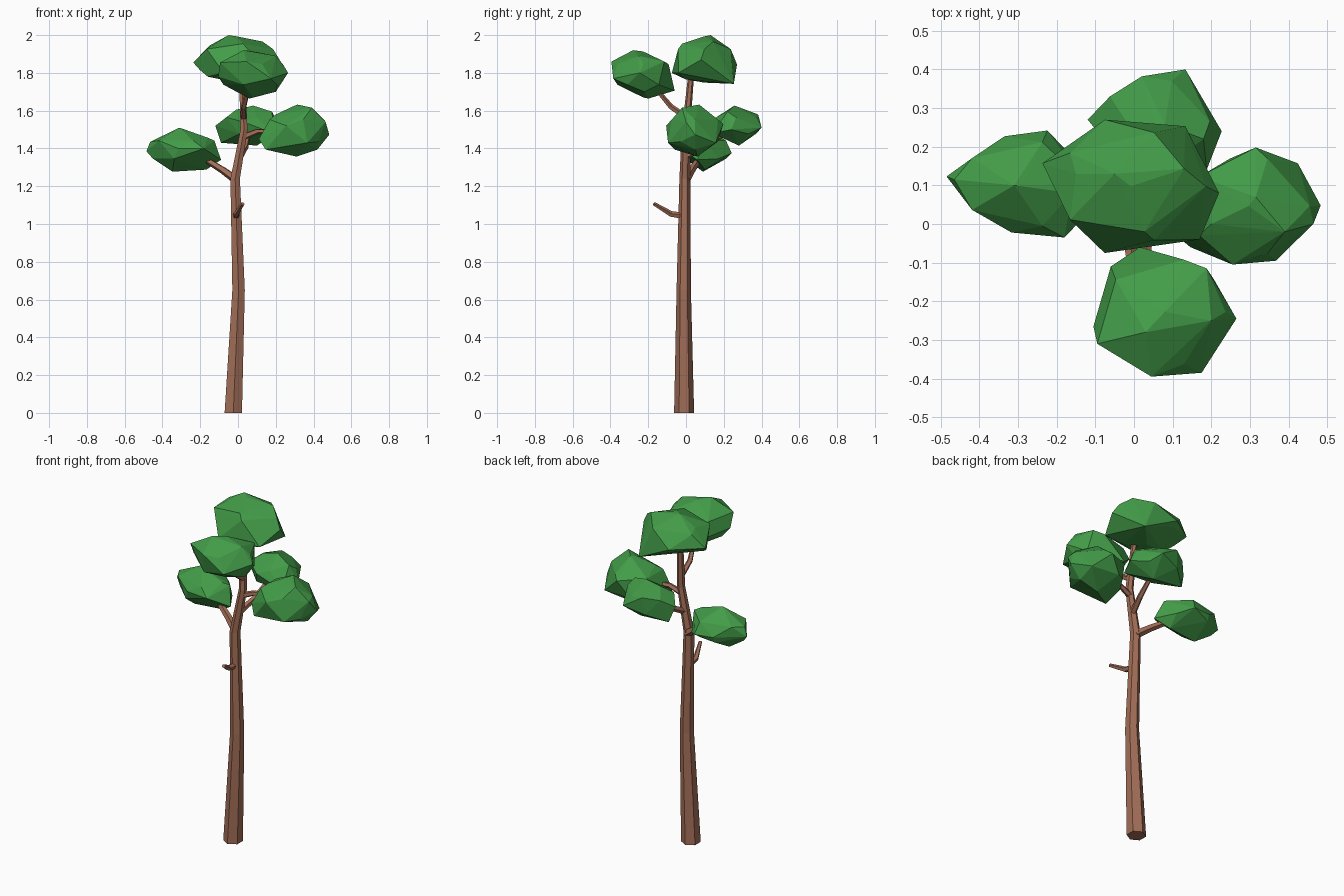
import bpy, bmesh, math
from mathutils import Vector, Matrix


def material(name, rgb):
    m = bpy.data.materials.new(name)
    m.diffuse_color = (*rgb, 1)
    return m


BARK = material("bark", (0.36, 0.155, 0.095))
LEAF = material("leaf", (0.055, 0.33, 0.065))


def finish(name, bm, mat):
    bmesh.ops.recalc_face_normals(bm, faces=bm.faces)
    me = bpy.data.meshes.new(name)
    bm.to_mesh(me)
    bm.free()
    me.materials.append(mat)
    bpy.context.collection.objects.link(bpy.data.objects.new(name, me))


def limb(name, path, sides=6, level=False):
    """Tapered tube through (x, y, z, radius) stations."""
    bm = bmesh.new()
    up = Vector((0, 0, 1))
    pts = [Vector(p[:3]) for p in path]
    rings = []
    for i, p in enumerate(pts):
        d = pts[min(i + 1, len(pts) - 1)] - pts[max(i - 1, 0)]
        q = up.rotation_difference(up if level else d.normalized())
        ring = []
        for k in range(sides):
            a = math.pi / 2 + math.tau * k / sides
            ring.append(bm.verts.new(p + q @ Vector((math.cos(a), math.sin(a), 0)) * path[i][3]))
        rings.append(ring)
    for r, s in zip(rings, rings[1:]):
        for k in range(sides):
            n = (k + 1) % sides
            bm.faces.new((r[k], r[n], s[n], s[k]))
    bm.faces.new(rings[0])
    bm.faces.new(rings[-1])
    finish(name, bm, BARK)


def foliage(name, corners, core=0.95):
    """Faceted clump: hull of outline corners around a squashed icosahedron."""
    lo = Vector([min(c[i] for c in corners) for i in range(3)])
    hi = Vector([max(c[i] for c in corners) for i in range(3)])
    m = Matrix.Translation((lo + hi) / 2) @ Matrix.Diagonal((*((hi - lo) / 2 * core), 1))
    ball = bmesh.new()
    bmesh.ops.create_icosphere(ball, subdivisions=1, radius=1, matrix=m)
    bm = bmesh.new()
    for c in [v.co.copy() for v in ball.verts] + corners:
        bm.verts.new(c)
    ball.free()
    bmesh.ops.convex_hull(bm, input=bm.verts[:])
    bmesh.ops.delete(bm, geom=[v for v in bm.verts if not v.link_faces], context='VERTS')
    finish(name, bm, LEAF)


# Trunk
limb("trunk", [(-0.025, -0.01, 0, 0.053), (0.003, -0.012, 0.65, 0.038),
               (-0.015, -0.006, 1.24, 0.029), (0.032, 0, 1.5, 0.022),
               (0.018, 0.03, 1.82, 0.015)], level=True)

# Branches
limb("dead_stub", [(-0.01, 0, 1.04, 0.019), (-0.008, -0.08, 1.053, 0.016),
                   (0.025, -0.17, 1.107, 0.01)], 5)
limb("left_branch", [(-0.01, 0, 1.235, 0.024), (-0.08, 0.03, 1.285, 0.02),
                     (-0.2, 0.08, 1.36, 0.015)], 5)
limb("back_branch", [(0.01, 0, 1.36, 0.019), (0.04, 0.1, 1.41, 0.016),
                     (0.06, 0.24, 1.5, 0.011)], 5)
limb("right_branch", [(0.025, 0, 1.46, 0.018), (0.1, 0.01, 1.49, 0.015),
                      (0.22, 0.03, 1.49, 0.011)], 5)
limb("front_branch", [(0.03, 0, 1.565, 0.018), (0.03, -0.08, 1.62, 0.015),
                      (0.06, -0.18, 1.74, 0.011)], 5)

# Foliage clumps
foliage("top_foliage", [(-0.237, 0.157, 1.855), (-0.075, 0.27, 1.845), (0.133, 0.253, 1.742),
                        (0.22, 0.08, 1.87), (0.17, -0.04, 1.80), (-0.076, -0.075, 1.80),
                        (-0.05, 0.13, 2.0), (0.13, 0.143, 1.966), (0.027, -0.02, 1.955),
                        (-0.16, 0.05, 1.78), (0.08, 0, 1.765), (-0.15, 0.13, 1.945)])
foliage("front_foliage", [(-0.095, -0.31, 1.855), (-0.105, -0.265, 1.78), (-0.06, -0.11, 1.77),
                          (0.015, -0.06, 1.706), (0.188, -0.115, 1.86), (0.265, -0.245, 1.80),
                          (0.175, -0.385, 1.77), (0.045, -0.395, 1.86), (0.03, -0.28, 1.92),
                          (0.06, -0.2, 1.664), (0.2, -0.22, 1.70), (0.2, -0.25, 1.89)])
foliage("right_foliage", [(0.11, -0.03, 1.45), (0.255, -0.105, 1.52), (0.367, -0.095, 1.43),
                          (0.464, 0, 1.54), (0.483, 0.048, 1.473), (0.424, 0.157, 1.43),
                          (0.315, 0.198, 1.53), (0.188, 0.13, 1.45), (0.315, 0.07, 1.632),
                          (0.39, -0.02, 1.616), (0.31, 0.06, 1.357), (0.146, -0.06, 1.394),
                          (0.42, 0.05, 1.394), (0.2, 0, 1.58)])
foliage("left_foliage", [(-0.485, 0.123, 1.385), (-0.335, 0.227, 1.38), (-0.224, 0.242, 1.375),
                         (-0.09, 0.06, 1.34), (-0.18, -0.035, 1.40), (-0.317, -0.022, 1.40),
                         (-0.31, 0.1, 1.51), (-0.16, 0.08, 1.457), (-0.347, 0.09, 1.277),
                         (-0.167, 0.1, 1.288), (-0.465, 0.115, 1.435)], 0.92)
foliage("back_foliage", [(-0.12, 0.27, 1.52), (-0.09, 0.29, 1.43), (0.02, 0.382, 1.58),
                         (0.133, 0.4, 1.51), (0.227, 0.24, 1.5), (0.188, 0.14, 1.48),
                         (0.08, 0.257, 1.627), (0.1, 0.28, 1.415), (0.03, 0.13, 1.54),
                         (0.18, 0.22, 1.595), (-0.01, 0.25, 1.605)], 0.92)
